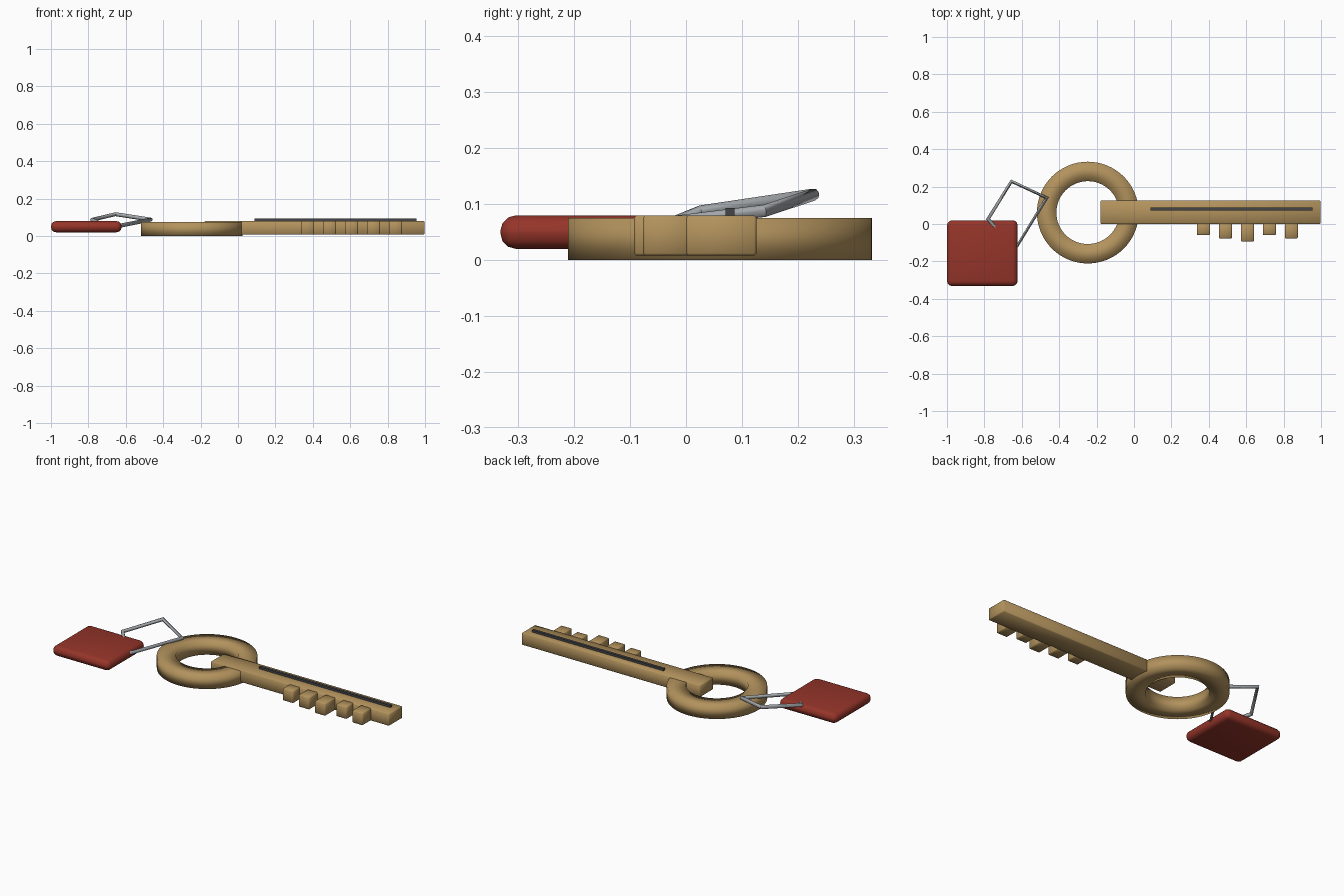
import bpy, bmesh, math
from mathutils import Vector

if "Cube" in bpy.data.objects:
    bpy.data.objects.remove(bpy.data.objects["Cube"])


def material(name, rgb):
    m = bpy.data.materials.new(name)
    m.diffuse_color = (*rgb, 1)
    m.use_nodes = True
    m.node_tree.nodes["Principled BSDF"].inputs["Base Color"].default_value = m.diffuse_color
    return m


brass = material("brass", (0.45, 0.29, 0.11))
red = material("red", (0.30, 0.035, 0.022))
steel = material("steel", (0.36, 0.38, 0.40))
dark = material("dark", (0.06, 0.06, 0.065))


def finish(ob, mat, angle):
    ob.data.materials.append(mat)
    bpy.ops.object.select_all(action='DESELECT')
    bpy.context.view_layer.objects.active = ob
    ob.select_set(True)
    bpy.ops.object.shade_smooth_by_angle(angle=math.radians(angle))


def add_mesh(name, bm):
    bmesh.ops.recalc_face_normals(bm, faces=bm.faces)
    me = bpy.data.meshes.new(name)
    bm.to_mesh(me)
    bm.free()
    ob = bpy.data.objects.new(name, me)
    bpy.context.collection.objects.link(ob)
    return ob


def box(name, lo, hi, mat, bevel=0.0, segments=1):
    bm = bmesh.new()
    bmesh.ops.create_cube(bm, size=1)
    lo, hi = Vector(lo), Vector(hi)
    for v in bm.verts:
        v.co = (lo + hi) / 2 + v.co * (hi - lo)
    if bevel:
        bmesh.ops.bevel(bm, geom=bm.edges[:], offset=bevel, segments=segments,
                        profile=0.5, affect='EDGES')
    ob = add_mesh(name, bm)
    finish(ob, mat, 50)
    return ob


# Bow: ring with a rectangular section, softly shaded
bm = bmesh.new()
section = [(0.168, 0.0), (0.272, 0.0), (0.272, 0.075), (0.168, 0.075)]
n = 64
loops = []
for i in range(n):
    a = 2 * math.pi * i / n
    loops.append([bm.verts.new((-0.247 + r * math.cos(a), 0.061 + r * math.sin(a), z))
                  for r, z in section])
for i in range(n):
    p, q = loops[i], loops[(i + 1) % n]
    for j in range(4):
        k = (j + 1) % 4
        bm.faces.new((p[j], q[j], q[k], p[k]))
finish(add_mesh("key_bow_ring", bm), brass, 180)

# Shaft and teeth
box("key_shaft", (-0.18, 0.0, 0.008), (0.997, 0.126, 0.08), brass, 0.004)
for i, depth in enumerate((0.06, 0.077, 0.093, 0.06, 0.077)):
    x = 0.336 + 0.1175 * i
    box(f"key_tooth_{i + 1}", (x, -depth, 0.008), (x + 0.07, 0.01, 0.08), brass, 0.004)

# Dark strip along the shaft
box("shaft_groove_strip", (0.088, 0.071, 0.076), (0.955, 0.087, 0.093), dark)

# Tag with rounded edges
box("tag", (-1.0, -0.332, 0.02), (-0.622, 0.02, 0.08), red, 0.028, 3)

# Bent wire loop linking tag and ring
cu = bpy.data.curves.new("wire_link", 'CURVE')
cu.dimensions = '3D'
cu.bevel_depth = 0.011
cu.bevel_resolution = 2
points = [(-0.655, 0.228, 0.117), (-0.467, 0.14, 0.088), (-0.632, -0.13, 0.055),
          (-0.70, -0.065, 0.05), (-0.78, 0.027, 0.087)]
sp = cu.splines.new('POLY')
sp.points.add(len(points) - 1)
for p, co in zip(sp.points, points):
    p.co = (*co, 1)
sp.use_cyclic_u = True
wire = bpy.data.objects.new("wire_link", cu)
bpy.context.collection.objects.link(wire)
bpy.ops.object.select_all(action='DESELECT')
bpy.context.view_layer.objects.active = wire
wire.select_set(True)
bpy.ops.object.convert(target='MESH')
finish(bpy.context.object, steel, 50)
